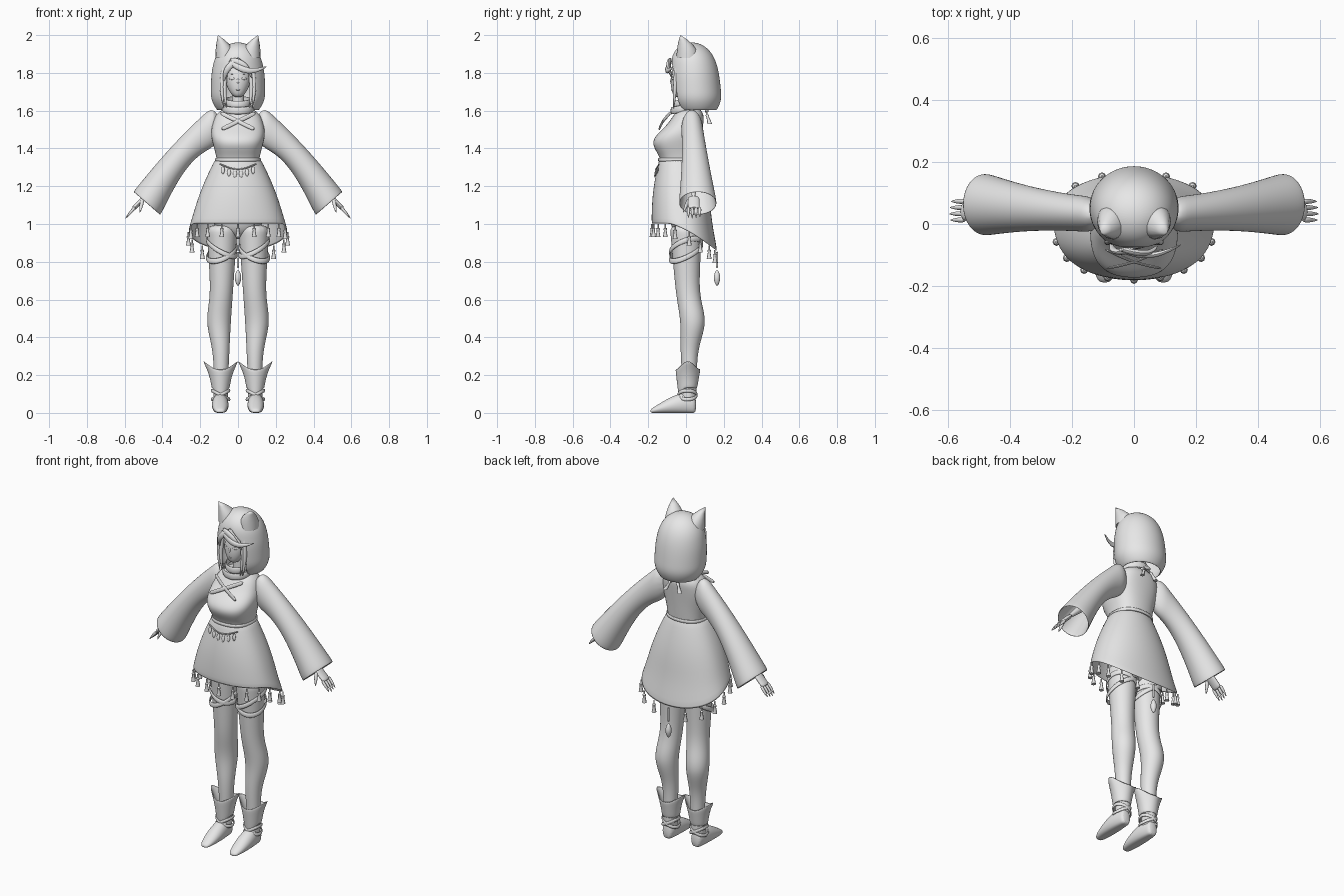
import bpy, bmesh
from math import sin, cos, exp, pi, copysign, radians
from mathutils import Vector

cube = bpy.data.objects.get("Cube")
if cube:
    bpy.data.objects.remove(cube)

grey = bpy.data.materials.new("plain_grey")
grey.use_nodes = True
grey.diffuse_color = (0.8, 0.8, 0.8, 1)
grey.node_tree.nodes["Principled BSDF"].inputs["Base Color"].default_value = grey.diffuse_color
SIDES = (("left", 1), ("right", -1))


def mix(a, b, k):
    return a + (b - a) * k


def steps(start, end, count):
    return [mix(start, end, i / count) for i in range(count + 1)]


def bump(value, centre, width):
    return exp(-((value - centre) / width) ** 2)


def power(value, exponent):
    return copysign(abs(value) ** exponent, value)


def leaf(k):
    return sin(pi * k)


def taper(k):
    return sin(pi * mix(.3, .95, k))


def even(k):
    return 1


def loft(name, rings, level=2, cap=True, thick=0):
    """Skin point rings whose ends meet; open shells get a thickness."""
    bm = bmesh.new()
    rows = [[bm.verts.new(point) for point in ring] for ring in rings]
    for low, high in zip(rows, rows[1:]):
        for i in range(len(low) - 1):
            bm.faces.new((low[i], low[i + 1], high[i + 1], high[i]))
    if cap:
        bm.faces.new(rows[0][:-1])
        bm.faces.new(rows[-1][:-1])
    bmesh.ops.remove_doubles(bm, verts=bm.verts, dist=.0001)
    bmesh.ops.recalc_face_normals(bm, faces=bm.faces)
    mesh = bpy.data.meshes.new(name)
    bm.to_mesh(mesh)
    bm.free()
    mesh.materials.append(grey)
    part = bpy.data.objects.new(name, mesh)
    bpy.context.collection.objects.link(part)
    bpy.ops.object.select_all(action="DESELECT")
    part.select_set(True)
    bpy.context.view_layer.objects.active = part
    bpy.ops.object.shade_smooth_by_angle(angle=radians(60))
    if thick:
        shell = part.modifiers.new("thickness", "SOLIDIFY")
        shell.thickness, shell.offset = thick, 0
    if level:
        smooth = part.modifiers.new("smooth", "SUBSURF")
        smooth.levels = smooth.render_levels = level


def oval(z, x, y, width, depth, square=1, gap=0, sides=16):
    """Level ring that starts at the front; a gap leaves the front open."""
    return [Vector((x + width * power(sin(t), square), y - depth * power(cos(t), square), z))
            for t in steps(gap, 2 * pi - gap, sides)]


def path_point(start, end, sag, k):
    return Vector(start).lerp(Vector(end), k) + Vector(sag) * sin(pi * k)


def strand(name, start, end, radius, shape=taper, sag=(0, 0, 0), flat=1, count=5):
    """Bowed tube between two points, flattened or widened along y."""
    rings = []
    for k in steps(0, 1, count):
        ahead = path_point(start, end, sag, k + .05) - path_point(start, end, sag, k - .05)
        across = ahead.cross(Vector((0, 1, 0))).normalized()
        depth = across.cross(ahead.normalized()) * flat
        rings.append([path_point(start, end, sag, k)
                      + radius * shape(k) * (across * cos(t) + depth * sin(t))
                      for t in steps(0, 2 * pi, 8)])
    loft(name, rings, 1)


def hoop(name, centre, width, depth, height, tilt=(0, 0), square=1):
    """Thin band around a limb, tilted by a slope along x and y."""
    x, y, z = centre
    rings = []
    for k in steps(0, 1, 2):
        swell = .004 * sin(pi * k)
        ring = oval(z + height * (k - .5), x, y, width + swell, depth + swell, square)
        for p in ring:
            p.z += tilt[0] * (p.x - x) + tilt[1] * (p.y - y)
        rings.append(ring)
    loft(name, rings, 1, cap=False, thick=.006)


def tassel(name, top, lean_x=0, lean_y=0):
    rings = []
    for drop, radius in ((0, .004), (.02, .004), (.024, .01), (.036, .007), (.07, .013)):
        rings.append(oval(top[2] - drop, top[0] + lean_x * drop, top[1] + lean_y * drop,
                          radius, radius, sides=8))
    loft(name, rings, 0)


# Torso, pelvis and neck
def bodice_ring(z):
    k = (z - 1.3) / .3
    close = min(1, (1.63 - z) / .05) ** .4
    front = mix(.13, .06, k) + .08 * bump(z, 1.44, .08)
    back = mix(.07, .1, k)
    width = .11 + .035 * bump(z, 1.48, .1)
    return oval(z, 0, (back - front) / 2, width * close, (back + front) / 2 * close, .8)


def pelvis_ring(h):
    size = max(0, 1 - h * h) ** .5
    return oval(1.08 + .17 * h, 0, 0, .15 * size, .095 * size)


loft("dress_bodice", [bodice_ring(z) for z in steps(1.3, 1.62, 11)])
loft("pelvis", [pelvis_ring(h) for h in steps(-1, 1, 8)])
strand("neck", (0, .01, 1.56), (0, .01, 1.72), .036, even)


# Flared skirt whose hem drops to a point at the back
def skirt_point(t, f):
    drop = max(0, ((1 - cos(t)) / 2 - .35) / .65)
    z = mix(1.34, 1 - .145 * drop ** 1.2, f)
    k = (1.34 - z) / .34
    bulge = .012 * sin(pi * min(k, 1))
    width = .12 + .13 * k + bulge
    depth = .105 + .053 * k + bulge
    return Vector((width * sin(t), -.035 + .013 * k - depth * power(cos(t), .85), z))


loft("skirt", [[skirt_point(t, f) for t in steps(0, 2 * pi, 32)] for f in steps(0, 1, 6)],
     1, cap=False, thick=.006)
for t in steps(0, 2 * pi, 18)[:-1]:
    if abs(t - pi) > .1:
        tassel("hem_tassel", skirt_point(t, 1))
hem_back = skirt_point(pi, 1)
bead_end = hem_back - Vector((0, 0, .09))
strand("back_cord", hem_back, bead_end, .006, even)
strand("back_pendant", bead_end, bead_end - Vector((0, 0, .1)), .02, leaf)

# Waist belt with a swag of leaf charms
hoop("waist_belt", (0, -.033, 1.34), .12, .112, .02, square=.85)
swag = ((-.1, -.14, 1.32), (.1, -.14, 1.32), (0, -.02, -.03))
strand("charm_cord", swag[0], swag[1], .004, even, sag=swag[2], count=10)
for k in steps(.1, .9, 5):
    hook = path_point(*swag, k)
    strand("leaf_charm", hook, hook - Vector((0, .008, .05)), .012, leaf, flat=.4)

# Crossed chest straps and the tied ends behind the neck
for side, s in SIDES:
    strand(side + "_chest_strap", (-.095 * s, -.08, 1.59), (.09 * s, -.143, 1.5), .012, even,
           sag=(0, -.01, 0), flat=.4)
    tassel(side + "_back_tassel", (.012 * s, .105, 1.6), .5 * s, .3)
strand("back_knot", (-.03, .11, 1.6), (.03, .11, 1.6), .012, leaf)

# Collar folds
hoop("lower_collar", (0, 0, 1.615), .082, .078, .04, (0, .2))
hoop("upper_collar", (0, 0, 1.645), .066, .066, .04, (0, .2))


# Hood shell with an arched face opening, and pointed ears
def hood_ring(h):
    dome = (1 - h ** 5) ** .5 * (1 - .25 * bump(h, 0, .05))
    gap = .68 * max(0, 1 - (h / .72) ** 6) ** .5
    return oval(1.6 + .357 * h, 0, mix(.06, .03, h), .14 * dome, .13 * dome, gap=gap, sides=24)


def ear_ring(k, s):
    size = 1 - k * k
    return oval(mix(1.88, 2, k), s * (.066 + .04 * k * k), .01 - .04 * k * k,
                .054 * size, .06 * size)


loft("hood", [hood_ring(sin(a)) for a in steps(0, pi / 2, 10)], cap=False, thick=.01)
for side, s in SIDES:
    loft(side + "_hood_ear", [ear_ring(k, s) for k in steps(0, 1, 5)], 0)


# Head and face
def head_ring(h):
    size = sin(pi * mix(.04, .85, h)) ** .6
    return oval(mix(1.67, 1.91, h), 0, .015 * h - .04 * (1 - h) ** 2, .076 * size, .078 * size)


loft("head", [head_ring(h) for h in steps(0, 1, 8)])
strand("nose", (0, -.076, 1.78), (0, -.078, 1.735), .008, leaf)
strand("mouth", (-.015, -.07, 1.71), (.015, -.07, 1.71), .003, leaf, sag=(0, -.007, 0))
for side, s in SIDES:
    for part, z, radius in (("eye", 1.77, .008), ("eyebrow", 1.795, .003)):
        strand(f"{side}_{part}", (.016 * s, -.078, z), (.05 * s, -.058, z), radius, leaf,
               sag=(0, -.004, 0), flat=.4)

# Hair fringe and side locks
strand("swept_fringe", (-.05, -.08, 1.865), (.155, -.065, 1.835), .019,
       sag=(0, -.03, -.04), flat=.6)
strand("middle_fringe", (-.045, -.08, 1.87), (.075, -.07, 1.77), .019,
       sag=(.02, -.02, .02), flat=.6)
strand("short_fringe", (0, -.08, 1.87), (-.075, -.06, 1.75), .019,
       sag=(-.02, -.02, .01), flat=.6)
for side, s in SIDES:
    for x in (.06, .074):
        strand(side + "_hair_lock", (x * s, -.05, 1.84), (x * s, -.065, 1.61), .013,
               sag=(.012 * s, 0, 0))


# Wide sleeves: each ring spans an upper and a lower edge point
def sleeve_ring(k, s):
    bow = Vector((0, 0, sin(pi * k)))
    upper = Vector((.13, 0, 1.625)).lerp(Vector((.555, 0, 1.168)), k) + bow * .02
    lower = Vector((.13, 0, 1.41)).lerp(Vector((.413, 0, 1.045)), k) + bow * .07
    middle, reach = (upper + lower) / 2, (upper - lower) / 2
    y, depth = mix(.03, .063, k), mix(.055, .1, k * k)
    return [Vector((s * (middle.x + reach.x * cos(t)), y + depth * sin(t),
                    middle.z + reach.z * cos(t))) for t in steps(0, 2 * pi, 16)]


# Sleeves with forearms and hands
for side, s in SIDES:
    shoulder = [Vector((.07 * s, .03, 1.5))] * 17
    loft(side + "_sleeve", [shoulder] + [sleeve_ring(k, s) for k in steps(0, 1, 8)],
         cap=False, thick=.007)
    strand(side + "_forearm", (.2 * s, .04, 1.44), (.51 * s, .04, 1.125), .035)
    strand(side + "_palm", (.49 * s, .04, 1.145), (.555 * s, .042, 1.08), .014, even, flat=2.4)
    for k in steps(0, 1, 3):
        y, short = mix(.013, .073, k), .012 * abs(k - .4)
        strand(side + "_finger", (.545 * s, y, 1.09), ((.597 - short) * s, y, 1.028 + short), .009)
    strand(side + "_thumb", (.505 * s, .015, 1.13), (.52 * s, -.015, 1.06), .011)


# Legs and feet
def leg_ring(z, s):
    k = max(0, (z - .1) / .85)
    calf = bump(z, .48, .11)
    width = mix(.036, .081, k ** 1.3) + .013 * calf
    return oval(z, s * (.09 + .014 * calf - .006 * k), .02 * (1 - k) + .025 * calf,
                width, width * 1.04)


def foot_ring(k, s):
    close = sin(pi * mix(.1, .96, k)) ** .4
    height = mix(.14, .04, k) * close
    return [Vector((s * .094 + .045 * close * cos(t), mix(.055, -.19, k),
                    max(0, height * (.45 + .55 * sin(t))))) for t in steps(0, 2 * pi, 16)]


# Boot cuff turned out, with points at both sides and a low front flap
def cuff_point(t, k, s):
    tip = sin(t) ** 4
    low = .13 - .045 * max(0, cos(t)) ** 3
    flare = .045 + .012 * k + .036 * tip * k * k
    return Vector((s * (.092 + flare * sin(t)), .01 - mix(.046, .064, k) * cos(t),
                   mix(low, .232 + .045 * tip, k)))


for side, s in SIDES:
    loft(side + "_leg", [leg_ring(z, s) for z in steps(.06, 1, 16)])
    hoop(side + "_lower_garter", (.086 * s, 0, .85), .08, .087, .03, (-.35 * s, .45))
    hoop(side + "_upper_garter", (.086 * s, 0, .875), .08, .087, .03, (.5 * s, .3))
    loft(side + "_boot_foot", [foot_ring(k, s) for k in steps(0, 1, 9)])
    strand(side + "_boot_shaft", (.092 * s, .01, .05), (.092 * s, .018, .22), .043, even)
    loft(side + "_boot_cuff", [[cuff_point(t, k, s) for t in steps(0, 2 * pi, 24)]
                               for k in steps(0, 1, 4)], 1, cap=False, thick=.006)
    for slope in (-.5, .5):
        hoop(side + "_ankle_strap", (.092 * s, .008, .095), .047, .05, .02, (slope, 0))
